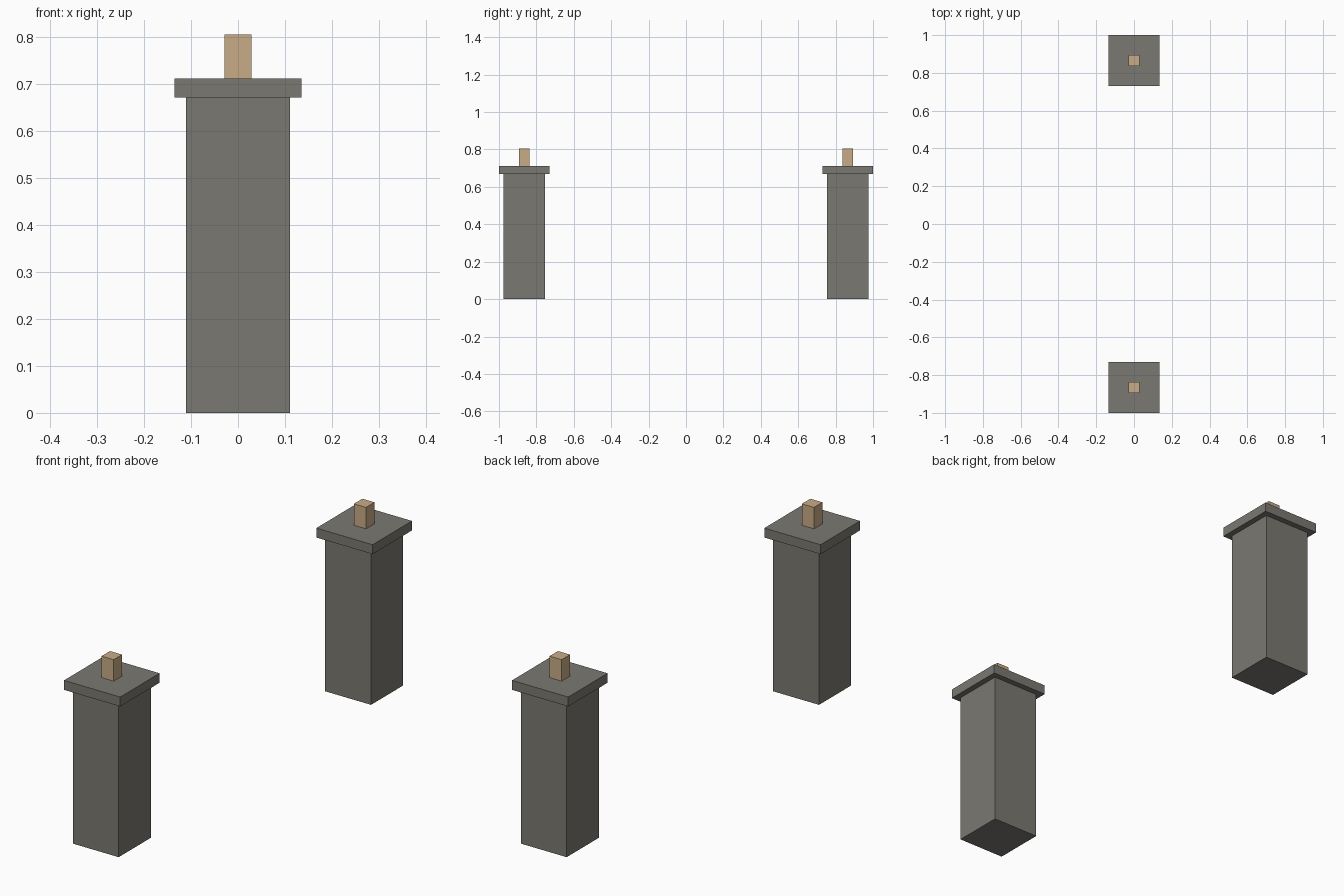
import bpy

cube = bpy.data.objects.get("Cube")
if cube:
    bpy.data.objects.remove(cube, do_unlink=True)


def make_material(name, colour):
    mat = bpy.data.materials.new(name)
    mat.use_nodes = True
    mat.diffuse_color = colour
    for node in mat.node_tree.nodes:
        if node.type == 'BSDF_PRINCIPLED':
            node.inputs["Base Color"].default_value = colour
    return mat


stone = make_material("grey stone", (0.195, 0.19, 0.168, 1))
wood = make_material("tan wood", (0.578, 0.413, 0.242, 1))


def block(name, width, bottom, top, y, mat):
    """Square block between two heights."""
    bpy.ops.mesh.primitive_cube_add(size=1, location=(0, y, (bottom + top) / 2))
    obj = bpy.context.object
    obj.name = name
    obj.scale = (width, width, top - bottom)
    bpy.ops.object.transform_apply(location=False, rotation=False, scale=True)
    obj.data.materials.append(mat)


# Two matching gate pillars, each with a cap slab and a wooden peg
for side, y in (("front", -0.865), ("back", 0.865)):
    block(side + "_pillar_shaft", 0.22, 0, 0.67, y, stone)
    block(side + "_pillar_cap", 0.27, 0.67, 0.711, y, stone)
    block(side + "_pillar_peg", 0.058, 0.711, 0.804, y, wood)
